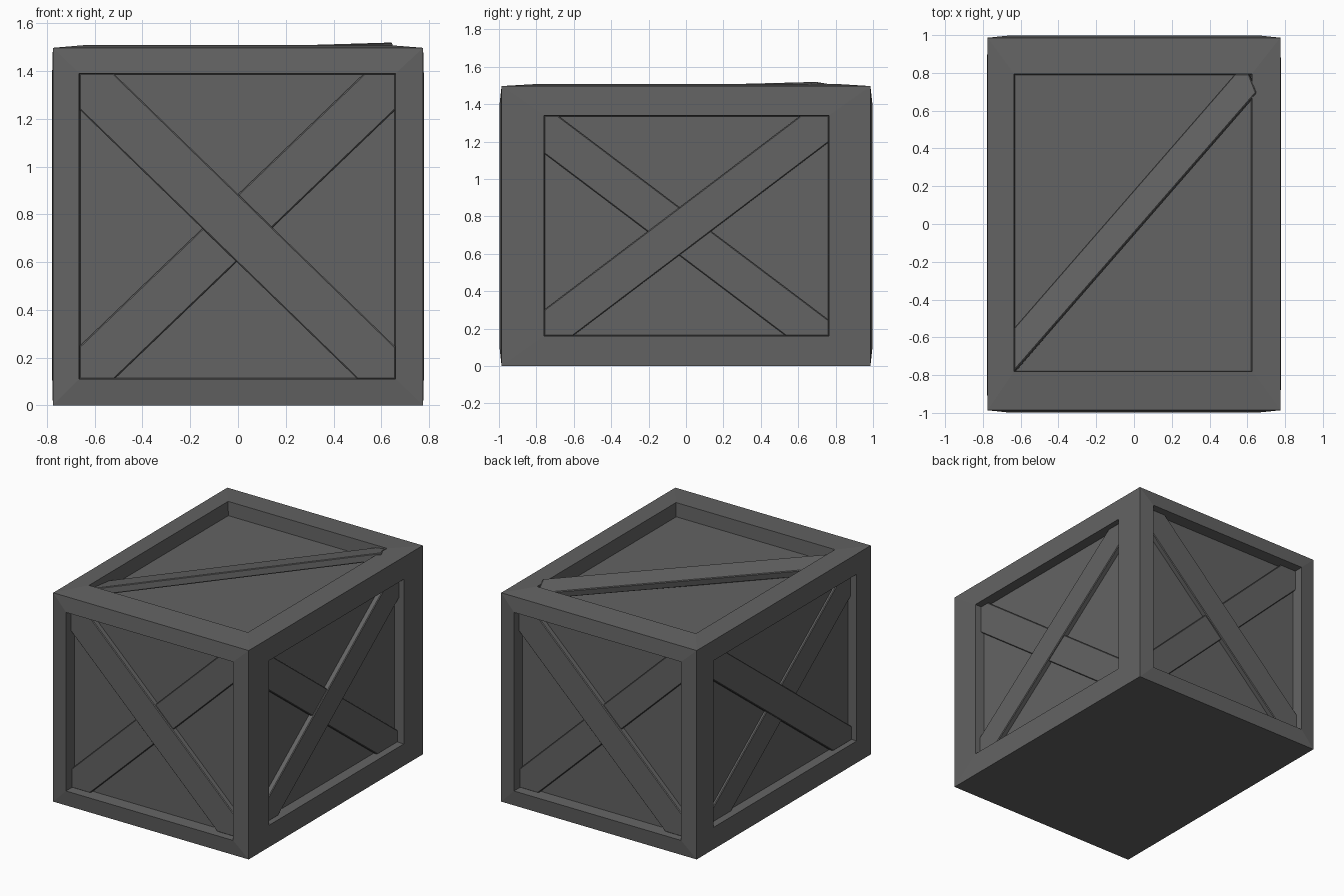
import bpy, bmesh
from mathutils import Vector

cube = bpy.data.objects.get("Cube")
if cube:
    bpy.data.objects.remove(cube, do_unlink=True)

# One dark grey for the whole crate
grey = bpy.data.materials.new("dark grey")
grey.use_nodes = True
colour = (0.125, 0.125, 0.125, 1)
grey.diffuse_color = colour
grey.node_tree.nodes["Principled BSDF"].inputs["Base Color"].default_value = colour

HX, HY, H = 0.775, 0.986, 1.497     # half width, half depth, height at corners
X, Y, Z = Vector((1, 0, 0)), Vector((0, 1, 0)), Vector((0, 0, 1))


class Side:
    """A crate face: origin, in-plane axes u and v, outward normal n."""
    def __init__(self, name, origin, u, v, n, outer, opening, bulge, depth):
        self.name, self.origin, self.u, self.v, self.n = name, origin, u, v, n
        self.outer, self.opening = outer, opening
        self.bulge, self.depth = bulge, depth

    def at(self, a, b, h):
        return self.origin + self.u * a + self.v * b + self.n * h


def corners(box, shrink=0):
    a0, b0, a1, b1 = box
    s = shrink
    return [(a0 + s, b0 + s), (a1 - s, b0 + s), (a1 - s, b1 - s), (a0 + s, b1 - s)]


END_OUT, END_IN = (-HX, 0, HX, H), (-0.665, 0.11, 0.66, 1.39)
FLANK_OUT = (-HY, 0, HY, H)
LEFT_IN, RIGHT_IN = (-0.76, 0.16, 0.765, 1.34), (-0.82, 0.16, 0.8, 1.355)
TOP_OUT, TOP_IN = (-HX, -HY, HX, HY), (-0.635, -0.78, 0.625, 0.795)

front = Side("front", -Y * HY, X, Z, -Y, END_OUT, END_IN, 0.012, 0.075)
back = Side("back", Y * HY, -X, Z, Y, END_OUT, END_IN, 0.012, 0.075)
left = Side("left", X * HX, Y, Z, X, FLANK_OUT, LEFT_IN, 0.004, 0.068)
right = Side("right", -X * HX, Y, Z, -X, FLANK_OUT, RIGHT_IN, 0.004, 0.06)
top = Side("top", Z * H, X, Y, Z, TOP_OUT, TOP_IN, 0.012, 0.087)


def finish(bm, name):
    bmesh.ops.recalc_face_normals(bm, faces=bm.faces)
    mesh = bpy.data.meshes.new(name)
    bm.to_mesh(mesh)
    bm.free()
    mesh.materials.append(grey)
    obj = bpy.data.objects.new(name, mesh)
    bpy.context.collection.objects.link(obj)
    return obj


# Crate body: five recessed panels with raised rims, and a flat underside
bm = bmesh.new()
for side in (front, back, left, right, top):
    rings = [(corners(side.outer), 0),
             (corners(side.opening), side.bulge),
             (corners(side.opening, 0.005), -side.depth)]
    loops = [[bm.verts.new(side.at(a, b, h)) for a, b in pts] for pts, h in rings]
    for inner, outer in zip(loops[1:], loops):
        for i in range(4):
            j = (i + 1) % 4
            bm.faces.new((outer[i], outer[j], inner[j], inner[i]))
    bm.faces.new(loops[-1])
bm.faces.new([bm.verts.new((a, b, 0)) for a, b in corners(TOP_OUT)])
bmesh.ops.remove_doubles(bm, verts=bm.verts, dist=0.0005)
finish(bm, "crate_body")


def brace(side, name, mid, slope, width, height, thick, tilt=0, roll=0,
          box=None, cuts=()):
    """Diagonal board clipped to the opening; tilt is along u, roll across it."""
    bm = bmesh.new()
    bm.faces.new([bm.verts.new((a, b, 0)) for a, b in corners(box or side.opening)])
    across = Vector((-slope, 1, 0)).normalized()
    centre = Vector((0, mid, 0))
    planes = [(centre + across * s * width / 2, across * s) for s in (1, -1)]
    for point, normal in planes + list(cuts):
        bmesh.ops.bisect_plane(bm, geom=bm.verts[:] + bm.edges[:] + bm.faces[:],
                               plane_co=point, plane_no=normal, clear_outer=True)
    for v in bm.verts:
        v.co.z = height + tilt * v.co.x - roll * (v.co - centre).dot(across)
    extruded = bmesh.ops.extrude_face_region(bm, geom=bm.faces[:], use_keep_orig=True)
    under = [v for v in extruded["geom"] if isinstance(v, bmesh.types.BMVert)]
    bmesh.ops.translate(bm, verts=under, vec=-thick * (Z + across * roll))
    for v in bm.verts:
        v.co = side.at(*v.co)
    obj = finish(bm, side.name + "_" + name)
    bevel = obj.modifiers.new("worn edges", "BEVEL")
    bevel.width = 0.005
    bevel.segments = 1


# Crossed boards on the four walls
for side in (front, back):
    brace(side, "upper_brace", 0.74, -0.97, 0.208, -0.037, 0.045)
    brace(side, "lower_brace", 0.745, 0.958, 0.2, -0.05, 0.03)
for side in (left, right):
    brace(side, "upper_brace", 0.747, 0.757, 0.204, -0.032, 0.045)
    brace(side, "lower_brace", 0.693, -0.755, 0.206, -0.043, 0.03)

# Single loose board on the lid, tilted so one trimmed end rides over the rim
brace(top, "brace", 0.066, 1.15, 0.15, -0.009, 0.05, tilt=0.03, roll=0.17,
      box=(-0.635, -0.78, 0.65, 0.795),
      cuts=[(Vector((0.645, 0.7, 0)), Vector((0.09, 0.035, 0)).normalized())])
